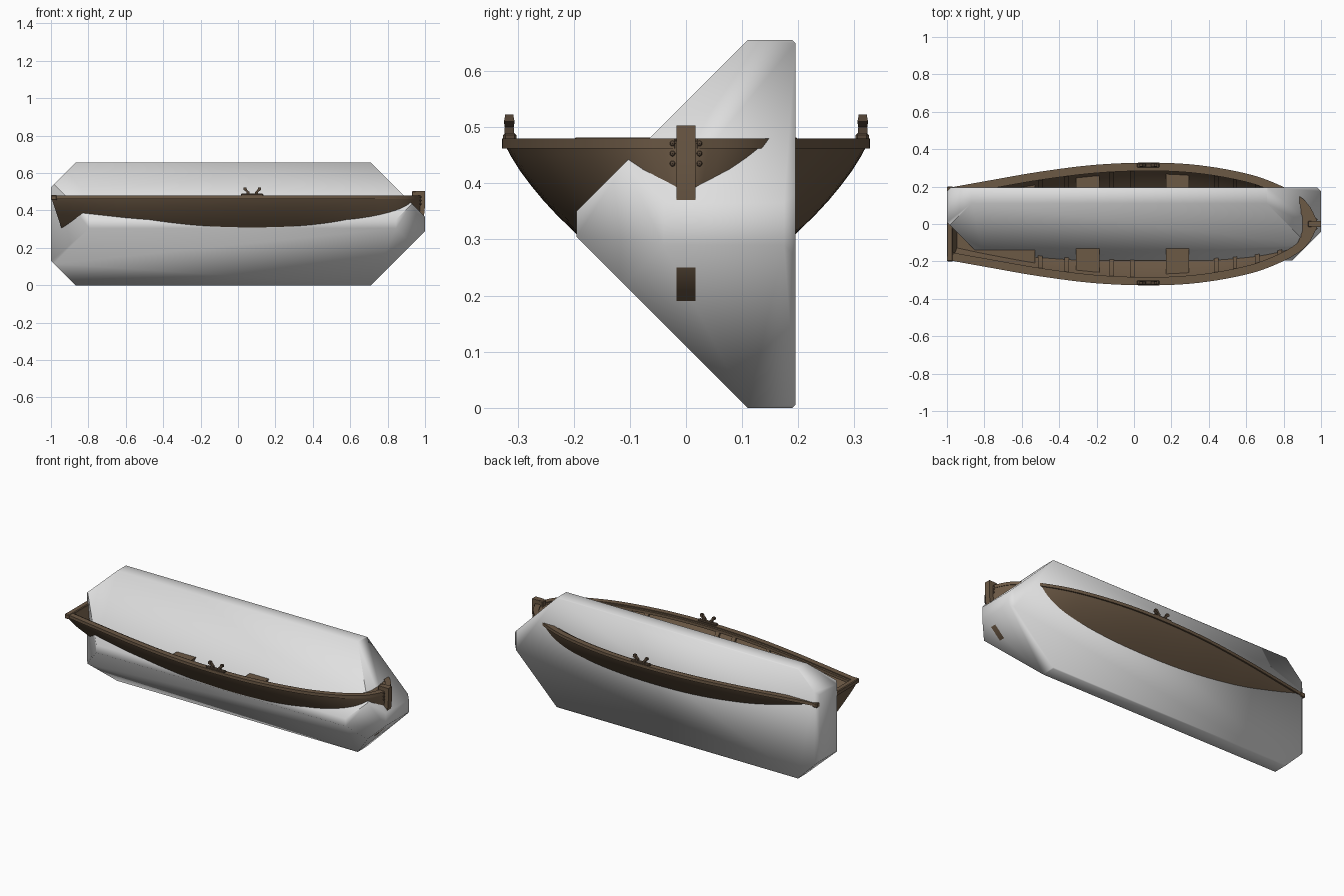
import bpy, bmesh, math
from mathutils import Vector

if "Cube" in bpy.data.objects:
    bpy.data.objects.remove(bpy.data.objects["Cube"])


def material(name, rgb):
    m = bpy.data.materials.new(name)
    m.diffuse_color = (*rgb, 1)
    m.use_nodes = True
    m.node_tree.nodes["Principled BSDF"].inputs["Base Color"].default_value = m.diffuse_color
    return m


WOOD = material("brown wood", (0.15, 0.10, 0.06))
DARK = material("dark brown fittings", (0.09, 0.06, 0.038))
GREY = material("light grey", (0.75, 0.75, 0.75))


def finish(bm, name, mat, angle=35):
    bmesh.ops.recalc_face_normals(bm, faces=bm.faces)
    me = bpy.data.meshes.new(name)
    bm.to_mesh(me)
    bm.free()
    ob = bpy.data.objects.new(name, me)
    bpy.context.collection.objects.link(ob)
    me.materials.append(mat)
    bpy.ops.object.select_all(action='DESELECT')
    ob.select_set(True)
    bpy.context.view_layer.objects.active = ob
    bpy.ops.object.shade_smooth_by_angle(angle=math.radians(angle))
    return ob


def loft(rings, name, mat, angle=35):
    """Skin closed rings of points and cap both ends."""
    bm = bmesh.new()
    vs = [[bm.verts.new(p) for p in r] for r in rings]
    n = len(rings[0])
    for a, b in zip(vs, vs[1:]):
        for i in range(n):
            bm.faces.new((a[i], a[(i + 1) % n], b[(i + 1) % n], b[i]))
    bm.faces.new(vs[0])
    bm.faces.new(vs[-1])
    return finish(bm, name, mat, angle)


def box(name, lo, hi, mat, bevel=0.004):
    bm = bmesh.new()
    bmesh.ops.create_cube(bm, size=1)
    for v in bm.verts:
        v.co = Vector([(l + h) / 2 + c * (h - l) for c, l, h in zip(v.co, lo, hi)])
    bmesh.ops.bevel(bm, geom=bm.edges[:], offset=bevel, segments=1, affect='EDGES')
    return finish(bm, name, mat)


def curve(pts, x):
    """Smooth interpolation through (x, value) points."""
    x = min(max(x, pts[0][0]), pts[-1][0])
    i = 0
    while i < len(pts) - 2 and x > pts[i + 1][0]:
        i += 1

    def slope(k):
        a, b = pts[max(k - 1, 0)], pts[min(k + 1, len(pts) - 1)]
        return (b[1] - a[1]) / (b[0] - a[0])
    (x0, y0), (x1, y1) = pts[i], pts[i + 1]
    h = x1 - x0
    t = (x - x0) / h
    return ((2*t**3 - 3*t*t + 1) * y0 + (t**3 - 2*t*t + t) * h * slope(i)
            + (3*t*t - 2*t**3) * y1 + (t**3 - t*t) * h * slope(i + 1))


# Hull lines: half width at the rail, bottom height, section fullness
WIDTH = [(-1, .19), (-.8, .226), (-.5, .278), (-.2, .315), (.1, .326), (.35, .312),
         (.6, .268), (.75, .218), (.88, .15), (.94, .09), (.975, .02)]
BOTTOM = [(-1, .275), (-.6, .2), (-.2, .163), (.2, .158), (.6, .168), (.8, .185),
          (.9, .22), (.975, .31)]
FULL = [(0, .04), (.19, .29), (.476, .595), (.65, .765), (.857, .923), (1, 1)]
TOP = .475


def hull_point(x, t, inset=0.0):
    k = curve(BOTTOM, x) + inset
    z = k + (TOP - k) * t
    y = max(curve(WIDTH, x) * curve(FULL, t) - inset, 0.001)
    rake = .33 * min(max((-.6 - x) / .4, 0), 1)
    return x + rake * (TOP - z), y, z


def half_width(x, z, inset=0.02):
    k = curve(BOTTOM, x) + inset
    return hull_point(x, (z - k) / (TOP - k), inset)[1]


def section(x, inset, n=12):
    half = [hull_point(x, 1 - i / n, inset) for i in range(n + 1)]
    return half + [(p[0], -p[1], p[2]) for p in reversed(half)]


xs = [-1 + i * .05 for i in range(37)] + [.84, .87, .9, .92, .94, .955, .965, .975]

# Hull shell and transom
loft([section(x, 0) + section(x, .018)[::-1] for x in xs], "hull", WOOD)
s = section(-1, 0)
loft([s, [(p[0] + .03, p[1] * .97, p[2]) for p in s]], "transom", WOOD)
box("transom_rail", (-1, -.2, .455), (-.968, .2, .482), WOOD)

# Rails along both gunwales
for side in (1, -1):
    for nm, inner, outer, z0, z1 in (("gunwale", -.03, .002, .462, .48),
                                     ("inner_rail", -.042, -.029, .457, .474)):
        rings = []
        for x in xs:
            d = Vector((.01, curve(WIDTH, x + .005) - curve(WIDTH, x - .005)))
            if x > .96:
                d = Vector((.004, -.008))
            nrm = Vector((-d.y, d.x)).normalized()
            w = curve(WIDTH, x)
            rings.append([(x + nrm.x * o, side * max(w + nrm.y * o, .001), z)
                          for o, z in ((inner, z0), (outer, z0), (outer, z1), (inner, z1))])
        loft(rings, nm, WOOD)

# Keel curving up into the stem post
line = [(-.935, .275), (-.6, .182), (-.2, .14), (.2, .134), (.6, .143), (.8, .162),
        (.9, .19), (.96, .25), (.988, .32), (.998, .40), (1, .44), (1, .503)]
rings = []
for i, (x, z) in enumerate(line):
    a, b = line[max(i - 1, 0)], line[min(i + 1, len(line) - 1)]
    t = Vector((b[0] - a[0], b[1] - a[1])).normalized()
    nx, nz = -t.y * .05, t.x * .05
    rings.append([(x, -.017, z), (x, .017, z), (x + nx, .017, z + nz), (x + nx, -.017, z + nz)])
loft(rings, "keel_and_stem", WOOD)
box("stem_head", (.93, -.017, .46), (1, .017, .503), WOOD)

# Bow knee and its rivets
w = half_width(.86, .46)
loft([[(.86, -w, z), (.93, -.07, z), (.96, -.02, z), (.96, .02, z), (.93, .07, z),
       (.86, w, z), (.9, .04, z), (.9, -.04, z)] for z in (.45, .472)], "bow_knee", WOOD)
for side in (1, -1):
    for z in (.435, .453, .471):
        bm = bmesh.new()
        bmesh.ops.create_uvsphere(bm, u_segments=8, v_segments=6, radius=.005)
        bmesh.ops.translate(bm, verts=bm.verts, vec=(.976, side * .024, z))
        finish(bm, "rivet", DARK)


# Boards fitted to the hull: stern bench, seats and floor
def board(name, x0, x1, z, thick, inset=.02, mat=WOOD):
    st = [x0 + (x1 - x0) * i / 10 for i in range(11)]
    loft([[(x, sy * half_width(x, z, inset), zz) for sy, zz in
           ((-1, z - thick), (1, z - thick), (1, z), (-1, z))] for x in st], name, mat)


board("stern_bench", -.96, -.53, .405, .02)
board("seat", -.31, -.185, .415, .022)
board("seat", .17, .295, .415, .022)
board("floor", -.5, .65, .235, .012, .025)

# Ribs following the inside of the hull
for x in (-.5, -.36, -.12, -.01, .44, .54, .66, .78):
    for side in (1, -1):
        rings = []
        for i in range(9):
            t = .03 + .94 * i / 8
            r = []
            for dx, inset in ((-.012, .015), (.012, .015), (.012, .032), (-.012, .032)):
                p = hull_point(x + dx, t, inset)
                r.append((p[0], side * p[1], p[2]))
            rings.append(r)
        loft(rings, "rib", WOOD)

# Oarlocks: base block with two outward-leaning horns
for side in (1, -1):
    def span(a, b):
        return sorted((side * a, side * b))
    y0, y1 = span(.302, .326)
    box("oarlock_base", (.015, y0, .472), (.135, y1, .49), DARK)
    for c, lean in ((.055, -.016), (.098, .016)):
        loft([[(c + lean * k + sx * r, side * .315 + sy * r, z) for sx, sy in
               ((-1, -1), (1, -1), (1, 1), (-1, 1))]
              for k, r, z in ((0, .009, .485), (.15, .008, .5), (1, .0095, .51), (1.1, .007, .523))],
             "oarlock_horn", DARK)

# Faceted grey block enclosing the boat's turned outline, cut by slanted planes
bm = bmesh.new()
bmesh.ops.create_cube(bm, size=1)
for v in bm.verts:
    v.co = Vector((v.co.x * 2, v.co.y * .39, v.co.z * .655 + .3275))
cuts = [((0, -1, -1), -.11), ((0, -1, 1), .545), ((0, 1, 1), .845), ((0, 1, -1), .19),
        ((-1, 0, -1), .87), ((-1, 0, 1), 1.525), ((1, 0, -1), .71), ((1, 0, 1), 1.365),
        ((-1, -1, 0), .99), ((1, -1, 0), 1.04), ((-1, 1, 0), 1.175), ((1, 1, 0), 1.175)]
for n, d in cuts:
    n = Vector(n)
    bmesh.ops.bisect_plane(bm, geom=bm.verts[:] + bm.edges[:] + bm.faces[:], dist=1e-6,
                           plane_co=n * (d / n.length_squared), plane_no=n, clear_outer=True)
    bmesh.ops.holes_fill(bm, edges=[e for e in bm.edges if e.is_boundary], sides=0)
finish(bm, "grey_block", GREY, 60)
